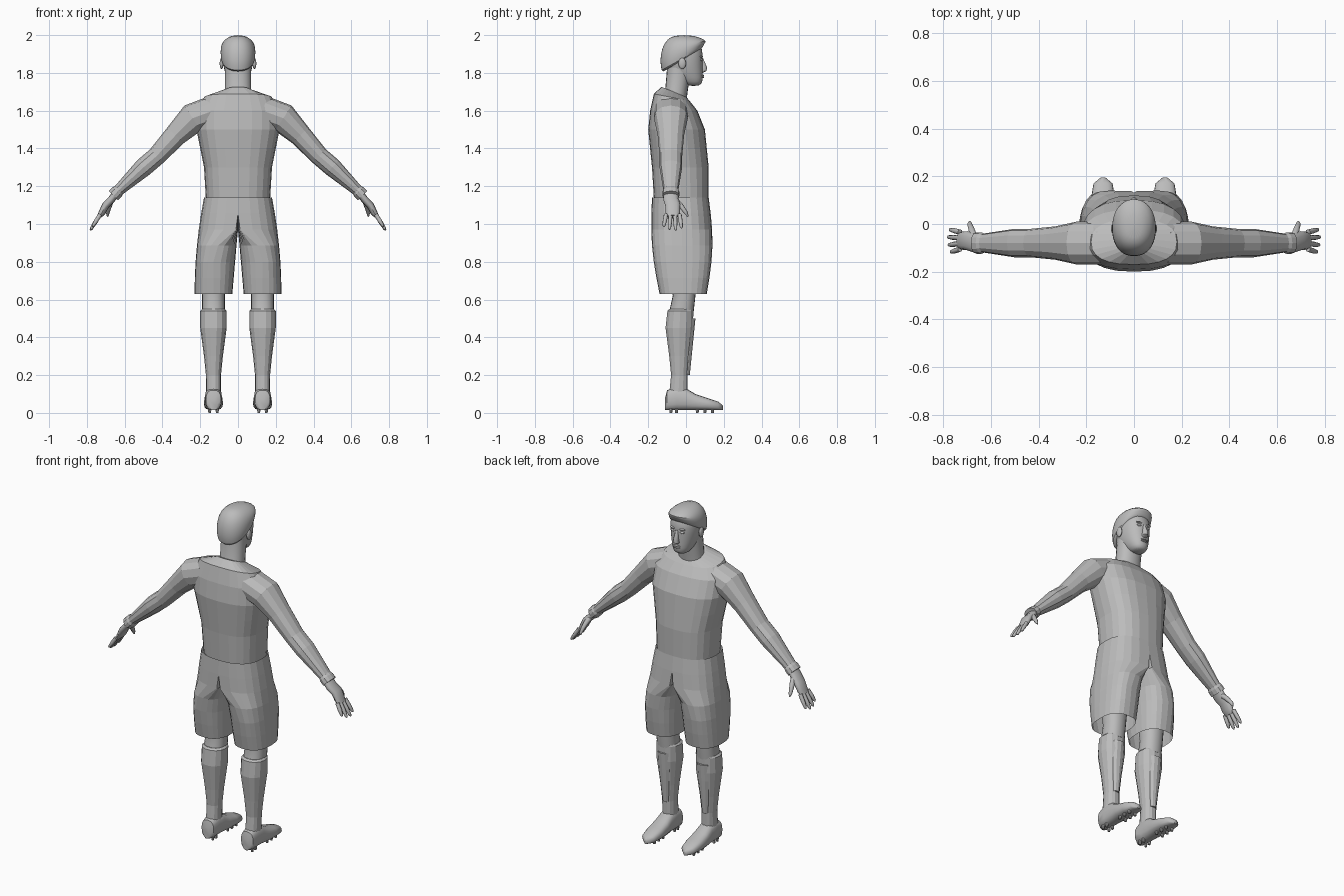
import bpy, bmesh
from math import sin, cos, pi, radians
from mathutils import Vector, Matrix

cube = bpy.data.objects.get("Cube")
if cube:
    bpy.data.objects.remove(cube, do_unlink=True)

grey = bpy.data.materials.new("plain_grey")
grey.use_nodes = True
colour = (.5, .5, .5, 1)
grey.diffuse_color = colour
grey.node_tree.nodes["Principled BSDF"].inputs["Base Color"].default_value = colour


def signed_power(value, power):
    return abs(value) ** power * (1 if value >= 0 else -1)


def finish(bm, name, smooth=False, mirror=False, subsurf=False):
    bmesh.ops.recalc_face_normals(bm, faces=bm.faces)
    mesh = bpy.data.meshes.new(name)
    bm.to_mesh(mesh)
    bm.free()
    mesh.materials.append(grey)
    part = bpy.data.objects.new(name, mesh)
    bpy.context.collection.objects.link(part)
    if smooth:
        bpy.ops.object.select_all(action='DESELECT')
        part.select_set(True)
        bpy.context.view_layer.objects.active = part
        bpy.ops.object.shade_smooth_by_angle(angle=radians(50))
    if mirror:
        part.modifiers.new("mirror", 'MIRROR')
    if subsurf:
        part.modifiers.new("subsurf", 'SUBSURF')
    return part


def add_loft(bm, rings, caps=True):
    loops = [[bm.verts.new(point) for point in ring] for ring in rings]
    for low, high in zip(loops, loops[1:]):
        for i in range(len(low)):
            bm.faces.new((low[i - 1], low[i], high[i], high[i - 1]))
    if caps:
        bm.faces.new(loops[0])
        bm.faces.new(loops[-1])


def oval(centre, u, v, sides, power):
    # superellipse ring with half axes u and v
    centre, u, v = Vector(centre), Vector(u), Vector(v)
    angles = [2 * pi * i / sides for i in range(sides)]
    return [centre + u * signed_power(cos(a), power) + v * signed_power(sin(a), power)
            for a in angles]


def stack(rows, x=0, sides=20, power=.9):
    # level rings: height, half width, back, front, optional tilt
    rings = []
    for z, width, back, front, *tilt in rows:
        middle, depth = (back + front) / 2, (front - back) / 2
        rings.append(oval((x, middle, z), (width, 0, 0),
                          (0, depth, sum(tilt) * depth), sides, power))
    return rings


def sweep(rows, sides=12, widen=0):
    # rings square to a path: point, radius; widen adds to the depth along y
    points = [Vector(point) for point, radius in rows]
    rings = []
    for i, (point, radius) in enumerate(rows):
        ahead = points[min(i + 1, len(points) - 1)]
        along = (ahead - points[max(i - 1, 0)]).normalized()
        side = Vector((0, 1, 0))
        side = (side - along * side.dot(along)).normalized()
        rings.append(oval(point, along.cross(side) * radius,
                          side * (radius + widen), sides, .9))
    return rings


def loft(name, rings, **look):
    bm = bmesh.new()
    add_loft(bm, rings)
    return finish(bm, name, **look)


def ellipsoid(name, centre, radii, **look):
    bm = bmesh.new()
    place = Matrix.Translation(centre) @ Matrix.Diagonal((*radii, 1))
    bmesh.ops.create_uvsphere(bm, u_segments=16, v_segments=10, radius=1, matrix=place)
    return finish(bm, name, smooth=True, **look)


# Jersey body with a sloping neckline
loft("jersey_body", stack([
    (1.13, .17, -.17, .12), (1.3, .18, -.18, .12), (1.4, .2, -.19, .11),
    (1.5, .22, -.2, .1), (1.6, .22, -.19, .06), (1.67, .18, -.17, .02, -.2),
    (1.7, .07, -.13, 0, -.4)], sides=24, power=.8))

# Long sleeves ending in a cuff
ARM = -.08
loft("sleeves", sweep([
    ((.13, ARM, 1.6), .08), ((.24, ARM, 1.56), .08), ((.33, ARM, 1.47), .06),
    ((.43, ARM, 1.36), .05), ((.5, ARM, 1.3), .05), ((.63, ARM, 1.18), .03),
    ((.64, ARM, 1.17), .035), ((.66, ARM, 1.15), .035)], widen=.01), mirror=True)

# Shorts: one half, running from the waist into a separate leg
WAIST, CROTCH, HEM, ROWS, SIDES = 1.14, .98, .63, 7, 24
rings = []
for row in range(ROWS):
    rise = 1 - row / (ROWS - 1)
    z = HEM + (WAIST - HEM) * rise
    split = max(0, CROTCH - z) / (CROTCH - HEM)
    inner, seam = .03 * split, .13 * min(1, 3 * split)
    outer = .23 - .05 * rise ** 2
    back = -.14 - .04 * rise - .02 * sin(pi * rise)
    front = .11 + .01 * rise + .025 * sin(pi * rise)
    ring = []
    for point in oval((0, (back + front) / 2, z), (1, 0, 0),
                      (0, (front - back) / 2, 0), SIDES, .8):
        reach = outer - seam if point.x > 0 else seam - inner
        ring.append((seam + reach * point.x, point.y, z))
    rings.append(ring)
bm = bmesh.new()
add_loft(bm, rings, caps=False)
for v in bm.verts:
    if abs(v.co.x) < .001:
        v.co.x = 0
hidden = [f for f in bm.faces if not any(v.co.x for v in f.verts)]
bmesh.ops.delete(bm, geom=hidden, context='FACES')
finish(bm, "shorts", mirror=True)

# Knees, socks and shin guards
LEG = .13
loft("knees", stack([
    (.86, .08, -.1, .07), (.62, .06, -.07, .05), (.53, .06, -.09, .04)], LEG),
    smooth=True, mirror=True)
loft("socks", stack([
    (.55, .06, -.09, .04), (.54, .07, -.1, .04), (.45, .07, -.11, .04),
    (.3, .05, -.09, .02), (.2, .04, -.08, .01), (.1, .04, -.09, .01)],
    LEG, sides=14), mirror=True)
loft("shin_guards", stack([
    (.5, .04, -.03, .05), (.4, .04, -.03, .04), (.2, .02, -.03, .02)],
    LEG, sides=12), mirror=True)

# Shoes, lofted from heel to toe, with studs below
SOLE = .014
rings = []
for y, width, top in [(-.11, .02, .08), (-.1, .04, .12), (-.05, .045, .14), (0, .045, .13),
                      (.05, .05, .1), (.11, .05, .08), (.17, .04, .06), (.195, .01, .04)]:
    rings.append(oval((LEG, y, (SOLE + top) / 2), (width, 0, 0),
                      (0, 0, (top - SOLE) / 2), 16, .75))
loft("shoes", rings, smooth=True, mirror=True)
bm = bmesh.new()
for y in (-.08, -.05, .06, .1, .14):
    for offset in (-.02, .02):
        place = Matrix.Translation((LEG + offset, y, SOLE))
        bmesh.ops.create_cone(bm, cap_ends=True, segments=8, radius1=.007, radius2=.01,
                              depth=2 * SOLE, matrix=place)
finish(bm, "studs", mirror=True)

# Hands: palm, four fingers and a thumb
loft("palms", sweep([
    ((.64, ARM, 1.17), .02), ((.67, ARM, 1.13), .02), ((.7, -.07, 1.1), .02),
    ((.72, -.07, 1.06), .018), ((.735, -.07, 1.04), .012)], widen=.02),
    smooth=True, mirror=True)
bm = bmesh.new()
for finger, length in enumerate((.9, 1.05, 1, .8)):
    knuckle = Vector((.73, -.034 - .024 * finger, 1.05))
    reach = Vector((.05, .012 - .009 * finger, -.08)) * length
    add_loft(bm, sweep([(knuckle + reach * part, radius) for part, radius in
                        ((0, .011), (.5, .011), (.9, .008), (1, .003))], sides=8))
finish(bm, "fingers", smooth=True, mirror=True)
loft("thumbs", sweep([
    ((.67, -.06, 1.13), .015), ((.68, -.03, 1.1), .014),
    ((.69, 0, 1.06), .01), ((.69, .01, 1.04), .004)], sides=8), smooth=True, mirror=True)

# Neck and head, facing +y
loft("neck", stack([
    (1.64, .08, -.13, 0, -.2), (1.71, .07, -.11, .01), (1.83, .07, -.1, .03)]), smooth=True)
loft("head", stack([
    (1.73, .03, .01, .07), (1.75, .05, -.03, .09), (1.8, .07, -.1, .09),
    (1.86, .083, -.12, .09), (1.93, .085, -.12, .09), (1.97, .06, -.09, .06)]),
    smooth=True, subsurf=True)
loft("hair", stack([
    (1.865, .08, -.12, .08, .6), (1.87, .09, -.13, .09, .6), (1.91, .095, -.14, .1, .4),
    (1.95, .09, -.13, .11, .15), (1.98, .07, -.1, .09), (2, .03, -.06, .04)]),
    smooth=True, subsurf=True)
loft("nose", stack([
    (1.88, .008, .07, .09), (1.83, .014, .07, .112), (1.81, .018, .07, .11),
    (1.8, .012, .07, .09)], sides=10), smooth=True)
ellipsoid("ears", (.087, -.02, 1.85), (.01, .02, .03), mirror=True)
ellipsoid("eyes", (.03, .08, 1.87), (.014, .008, .007), mirror=True)
ellipsoid("brows", (.03, .08, 1.887), (.02, .01, .006), mirror=True)
for name, z in (("upper_lip", 1.786), ("lower_lip", 1.777)):
    ellipsoid(name, (0, .087, z), (.022, .009, .005))
